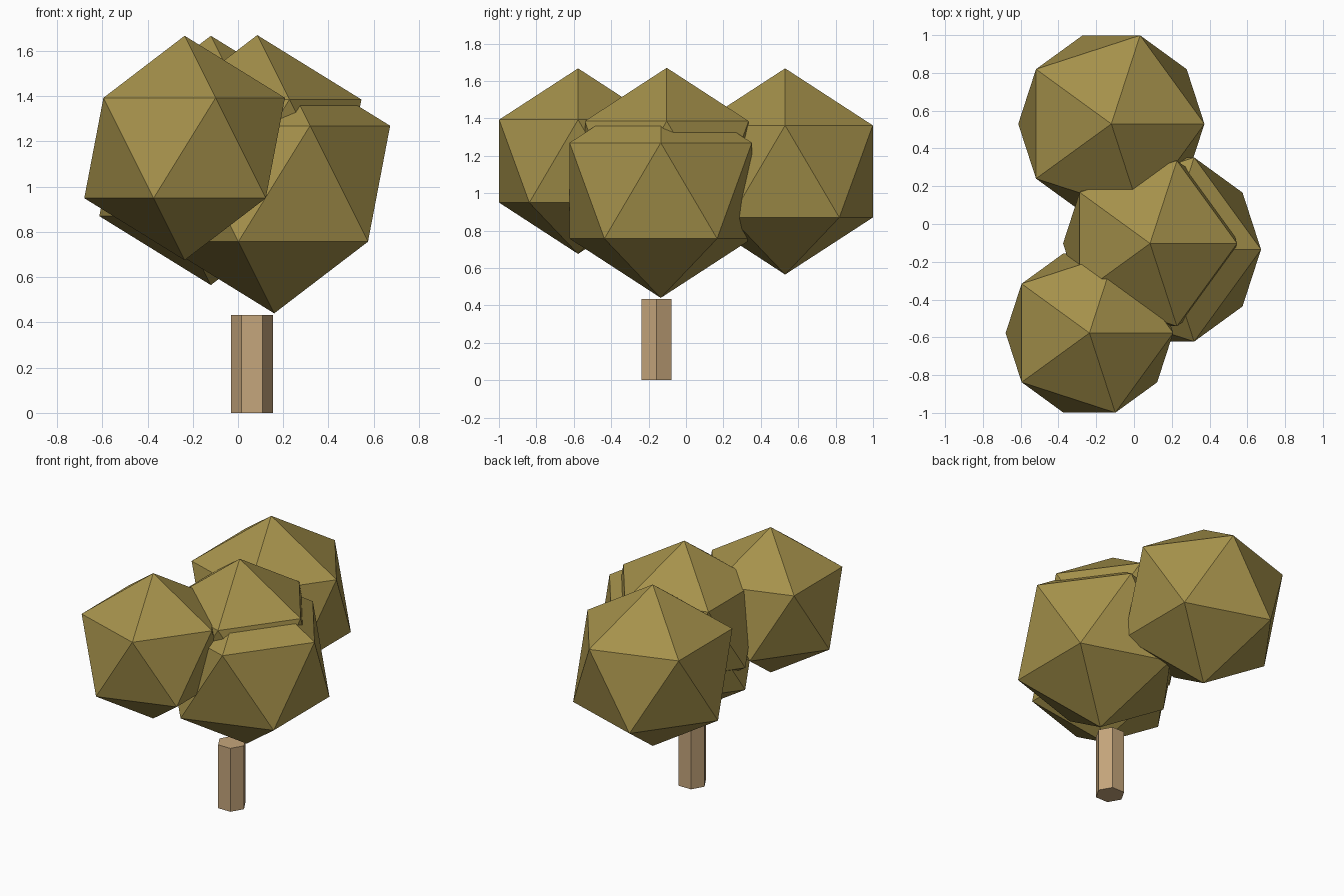
import bpy

if "Cube" in bpy.data.objects:
    bpy.data.objects.remove(bpy.data.objects["Cube"])


def material(name, rgb):
    m = bpy.data.materials.new(name)
    m.diffuse_color = (*rgb, 1)
    m.use_nodes = True
    m.node_tree.nodes["Principled BSDF"].inputs["Base Color"].default_value = m.diffuse_color
    return m


leaf = material("olive_leaf", (0.376, 0.284, 0.070))
bark = material("tan_bark", (0.56, 0.38, 0.20))

# Foliage: overlapping icosahedra (name, centre, radius)
clumps = [
    ("front_foliage", (-0.236, -0.577, 1.171), 0.496),
    ("back_foliage", (-0.120, 0.530, 1.116), 0.551),
    ("middle_foliage", (0.085, -0.103, 1.155), 0.515),
    ("right_foliage", (0.160, -0.135, 1.013), 0.573),
]
for name, centre, radius in clumps:
    bpy.ops.mesh.primitive_ico_sphere_add(subdivisions=1, radius=radius, location=centre)
    clump = bpy.context.object
    clump.name = name
    clump.data.materials.append(leaf)

# Trunk: six-sided prism with corners along x
bpy.ops.mesh.primitive_cylinder_add(vertices=6, radius=0.0925, depth=0.433,
                                    location=(0.0625, -0.157, 0.2165))
trunk = bpy.context.object
trunk.name = "trunk"
trunk.rotation_euler.z = 0.5235988
trunk.data.materials.append(bark)
